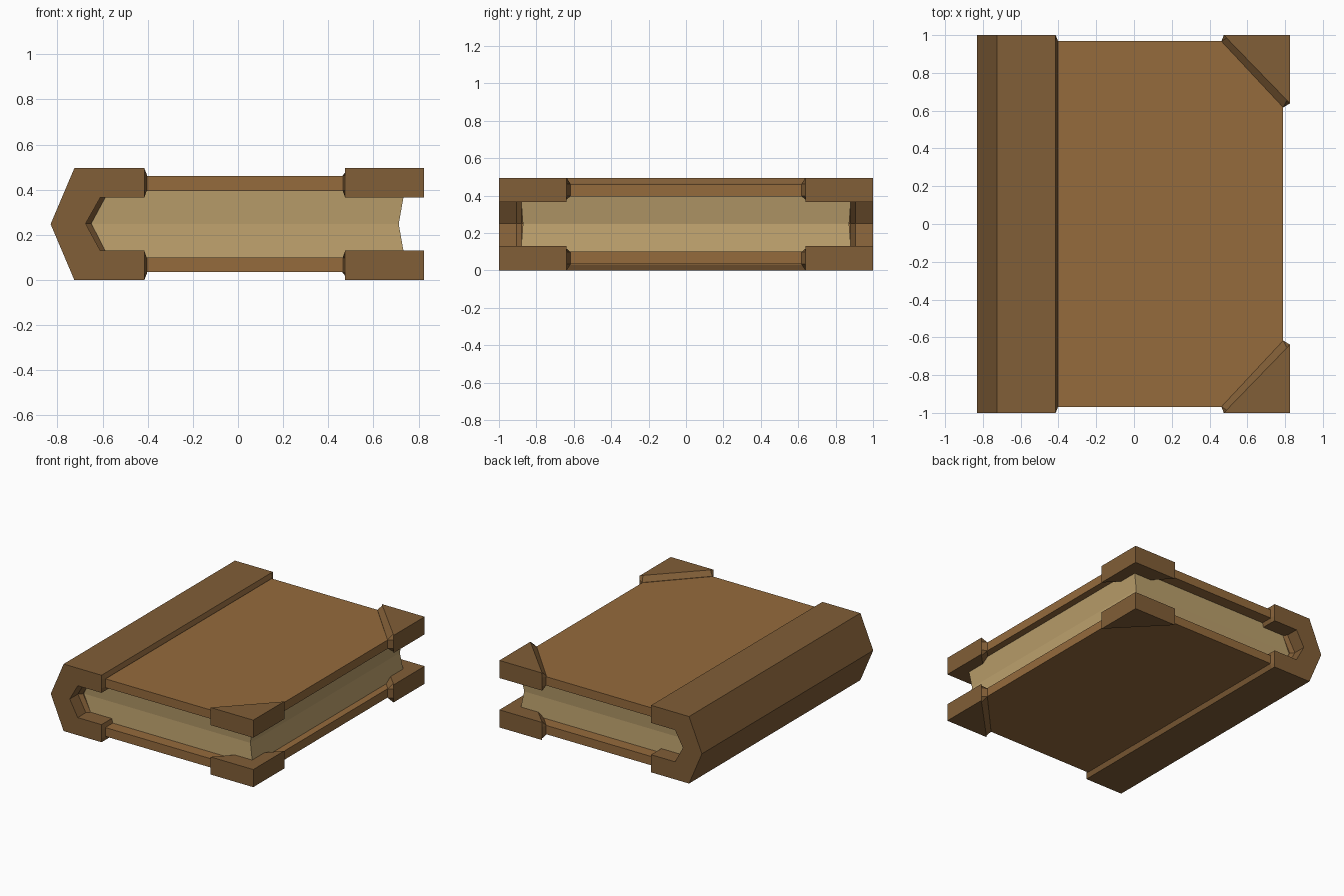
import bpy, bmesh

if "Cube" in bpy.data.objects:
    bpy.data.objects.remove(bpy.data.objects["Cube"])

H = 0.495  # overall thickness


def material(name, color):
    m = bpy.data.materials.new(name)
    m.diffuse_color = (*color, 1)
    m.use_nodes = True
    m.node_tree.nodes["Principled BSDF"].inputs["Base Color"].default_value = m.diffuse_color
    return m


LEATHER = material("dark_leather", (0.22, 0.112, 0.038))
BOARD = material("cover_board", (0.30, 0.147, 0.046))
PAPER = material("paper", (0.50, 0.35, 0.15))


def loft(name, rings, mat):
    """Skin a list of equal-length closed rings and cap both ends."""
    bm = bmesh.new()
    loops = [[bm.verts.new(p) for p in ring] for ring in rings]
    for a, b in zip(loops, loops[1:]):
        for i in range(len(a)):
            j = (i + 1) % len(a)
            bm.faces.new((a[i], a[j], b[j], b[i]))
    bm.faces.new(loops[0])
    bm.faces.new(loops[-1])
    bmesh.ops.recalc_face_normals(bm, faces=bm.faces)
    me = bpy.data.meshes.new(name)
    bm.to_mesh(me)
    bm.free()
    me.materials.append(mat)
    ob = bpy.data.objects.new(name, me)
    bpy.context.collection.objects.link(ob)
    return ob


# Spine: C-shaped profile, with the inner wall stepping in to meet the pages
def spine_ring(y, lip, tip, bend):
    half = [(tip, 0.25), (bend, 0.365), (-0.415, 0.365), (lip, 0.40),
            (lip, 0.465), (-0.415, H), (-0.725, H), (-0.83, H / 2)]
    mirrored = [(x, H - z) for x, z in half[-2:0:-1]]
    return [(x, y, z) for x, z in half + mirrored]


stations = [(1.0, -0.415, -0.675, -0.61), (0.97, -0.403, -0.675, -0.61),
            (0.905, -0.403, -0.675, -0.61), (0.88, -0.403, -0.65, -0.588)]
stations += [(-y, *rest) for y, *rest in reversed(stations)]
loft("spine", [spine_ring(*s) for s in stations], LEATHER)


# Pages: block with a shallow crease around the open edges
def rect(x0, x1, y, z):
    return [(x0, -y, z), (x1, -y, z), (x1, y, z), (x0, y, z)]


loft("pages", [rect(-0.58, 0.738, 0.883, 0.10), rect(-0.653, 0.712, 0.872, H / 2),
               rect(-0.58, 0.738, 0.883, 0.395)], PAPER)

# Cover boards
for name, z0, z1 in (("bottom_cover", 0.035, 0.10), ("top_cover", 0.395, 0.46)):
    loft(name, [rect(-0.62, 0.79, 0.97, z) for z in (z0, z1)], BOARD)

# Corner guards: triangular caps with a bevelled edge sloping down to the board
RIM = [(0.475, 1), (0.49, 0.985), (0.81, 0.655), (0.825, 0.638), (0.825, 1)]
SEAT = [(0.475, 1), (0.463, 0.967), (0.79, 0.617), (0.825, 0.638), (0.825, 1)]
LEVELS = [(RIM, 0.365), (SEAT, 0.397), (SEAT, 0.462), (RIM, H)]
for side, sy in (("back", 1), ("front", -1)):
    for level in ("top", "bottom"):
        loft(f"{level}_{side}_corner",
             [[(x, sy * y, z if level == "top" else H - z) for x, y in ring]
              for ring, z in LEVELS], LEATHER)
